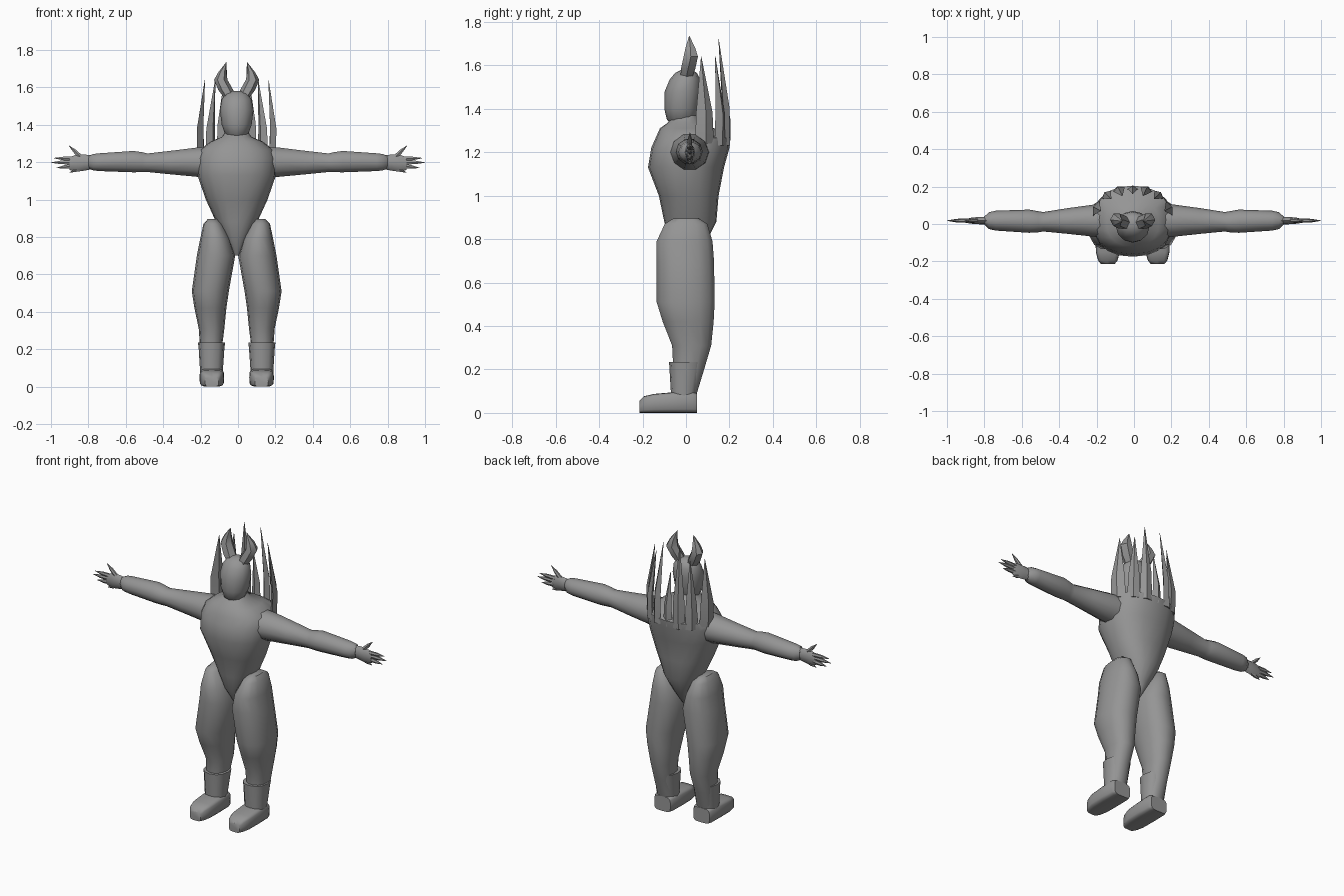
import bpy, bmesh, math
from mathutils import Vector

grey = bpy.data.materials.new("stone grey")
grey.diffuse_color = (0.3, 0.3, 0.3, 1)
X, Y, Z = Vector((1, 0, 0)), Vector((0, 1, 0)), Vector((0, 0, 1))
SHIFT = -0.007   # the body sits slightly left of the arm span


def loft(name, sections, u, v, n=12, power=1.0, turn=0.0, angle=42):
    """Skin rings (centre, half size along u, half size along v)."""
    bm = bmesh.new()
    rings = []
    for c, ru, rv in sections:
        ring = []
        for i in range(n):
            a = math.tau * i / n + turn
            cu = math.copysign(abs(math.cos(a)) ** power, math.cos(a))
            sv = math.copysign(abs(math.sin(a)) ** power, math.sin(a))
            ring.append(bm.verts.new(Vector(c) + u * cu * ru + v * sv * rv))
        rings.append(ring)
    for a, b in zip(rings, rings[1:]):
        for i in range(n):
            j = (i + 1) % n
            bm.faces.new((a[i], a[j], b[j], b[i]))
    bm.faces.new(rings[0])
    bm.faces.new(rings[-1])
    bmesh.ops.recalc_face_normals(bm, faces=bm.faces)
    for f in bm.faces:
        f.smooth = True
    for e in bm.edges:
        e.smooth = e.calc_face_angle(0) < math.radians(angle)
    mesh = bpy.data.meshes.new(name)
    bm.to_mesh(mesh)
    bm.free()
    mesh.materials.append(grey)
    ob = bpy.data.objects.new(name, mesh)
    bpy.context.collection.objects.link(ob)
    return ob


def upright(rows, s=1):
    """Rows of (z, inner x, outer x, front y, back y) to loft sections."""
    return [((SHIFT + s * (a + b) / 2, (f + k) / 2, z), (b - a) / 2, (k - f) / 2)
            for z, a, b, f, k in rows]


# Torso: wide chest narrowing to the crotch, raised at the upper back
loft("torso", upright([
    (0.70, -.015, .015, -.03, .04), (0.78, -.06, .06, -.075, .09),
    (0.88, -.11, .11, -.10, .14), (1.00, -.165, .165, -.125, .15),
    (1.13, -.21, .21, -.175, .175), (1.22, -.215, .215, -.16, .20),
    (1.265, -.20, .20, -.14, .205), (1.31, -.14, .14, -.12, .13),
    (1.335, -.08, .08, -.085, .07), (1.37, -.055, .055, -.06, .05)]),
    X, Y, 20, 0.88)

# Head
loft("head", upright([
    (1.325, -.03, .03, -.06, .03), (1.35, -.062, .062, -.088, .045),
    (1.40, -.08, .08, -.10, .06), (1.48, -.09, .09, -.098, .07),
    (1.535, -.08, .08, -.075, .065), (1.565, -.06, .06, -.05, .05),
    (1.58, -.025, .025, -.02, .025)]), X, Y, 12)


def spike(name, base, tip, w, s=1):
    """Flat pointed blade, its width running around the back."""
    base = Vector((SHIFT + s * base[0], base[1], base[2]))
    tip = Vector((SHIFT + s * tip[0], tip[1], tip[2]))
    out = Vector((base.x - SHIFT, base.y, 0)).normalized()
    side = Z.cross(out)
    mid = base.lerp(tip, 0.36) + out * 0.012
    loft(name, [(base, w * 0.85, .018), (mid, w * 0.75, .018),
                (tip, .001, .001)], side, out, 4, angle=30)


spike("middle_back_spike", (0, .185, 1.23), (0, .16, 1.55), .035)

leg_rows = [
    (0.895, .10, .155, -.06, .06), (0.87, .075, .178, -.10, .10),
    (0.79, .035, .195, -.138, .125), (0.70, .008, .213, -.138, .132),
    (0.51, .042, .24, -.138, .135), (0.42, .055, .226, -.11, .13),
    (0.31, .066, .203, -.066, .118), (0.20, .08, .195, -.06, .085),
    (0.07, .075, .19, -.055, .045)]
cuff_rows = [(0.235, .062, .207, -.078, .082), (0.20, .066, .203, -.076, .075),
             (0.07, .075, .195, -.068, .045)]
foot_rows = [  # y, half width, top z
    (-.215, .036, .055), (-.195, .052, .076), (-.15, .064, .087),
    (-.06, .066, .095), (.03, .064, .098), (.05, .055, .09)]
arm_rows = [  # x, centre y, centre z, half depth, half height
    (.12, .015, 1.20, .095, .09), (.22, .018, 1.20, .085, .082),
    (.36, .016, 1.198, .068, .066), (.485, .012, 1.197, .052, .052),
    (.51, .012, 1.20, .056, .056), (.56, .015, 1.203, .062, .06),
    (.74, .018, 1.20, .053, .05), (.775, .018, 1.20, .045, .046),
    (.80, .018, 1.20, .022, .034)]
palm_rows = [(.775, .018, 1.20, .022, .036), (.82, .018, 1.198, .02, .043),
             (.865, .018, 1.195, .017, .046), (.90, .016, 1.192, .01, .034)]
fingers = [  # root x, root z, tip x, tip z
    ("thumb", .835, 1.222, .905, 1.29), ("first_finger", .87, 1.217, .985, 1.222),
    ("second_finger", .88, 1.20, 1.0, 1.198),
    ("third_finger", .875, 1.18, .97, 1.17), ("little_finger", .83, 1.172, .90, 1.145)]

for s, tag in ((-1, "left"), (1, "right")):
    # Blades rising from the back and shoulders
    spike(tag + "_inner_spike", (.075, .185, 1.23), (.055, .15, 1.72), .042, s)
    spike(tag + "_middle_spike", (.14, .155, 1.23), (.115, .135, 1.64), .042, s)
    spike(tag + "_outer_spike", (.192, .085, 1.24), (.17, .07, 1.64), .055, s)

    # Curved horns
    loft(tag + "_horn", [((SHIFT + s * x, y, z), w, d) for x, y, z, w, d in (
        (.03, .0, 1.535, .03, .03), (.058, .01, 1.585, .04, .038),
        (.085, .022, 1.64, .036, .038), (.077, .02, 1.68, .022, .026),
        (.055, .015, 1.735, .001, .001))], X, Y, 6)

    # Legs, boot cuffs and feet
    loft(tag + "_leg", upright(leg_rows, s), X, Y, 14, 0.9)
    loft(tag + "_boot_cuff", upright(cuff_rows, s), X, Y, 12, 0.85)
    loft(tag + "_foot", [((SHIFT + s * .133, y, h / 2), w, h / 2)
                         for y, w, h in foot_rows], X, Z, 16, 0.45)

    # Arms, palms and pointed fingers
    loft(tag + "_arm", [((s * x, y, z), d, h) for x, y, z, d, h in arm_rows],
         Y, Z, 10)
    loft(tag + "_palm", [((s * x, y, z), d, h) for x, y, z, d, h in palm_rows],
         Y, Z, 8)
    for name, x0, z0, x1, z1 in fingers:
        a, b = Vector((s * x0, .018, z0)), Vector((s * x1, .018, z1))
        across = Y.cross((b - a).normalized())
        loft(tag + "_" + name, [(a, .011, .014), (a.lerp(b, .55), .010, .011),
                                (b, .001, .001)], Y, across, 6)
